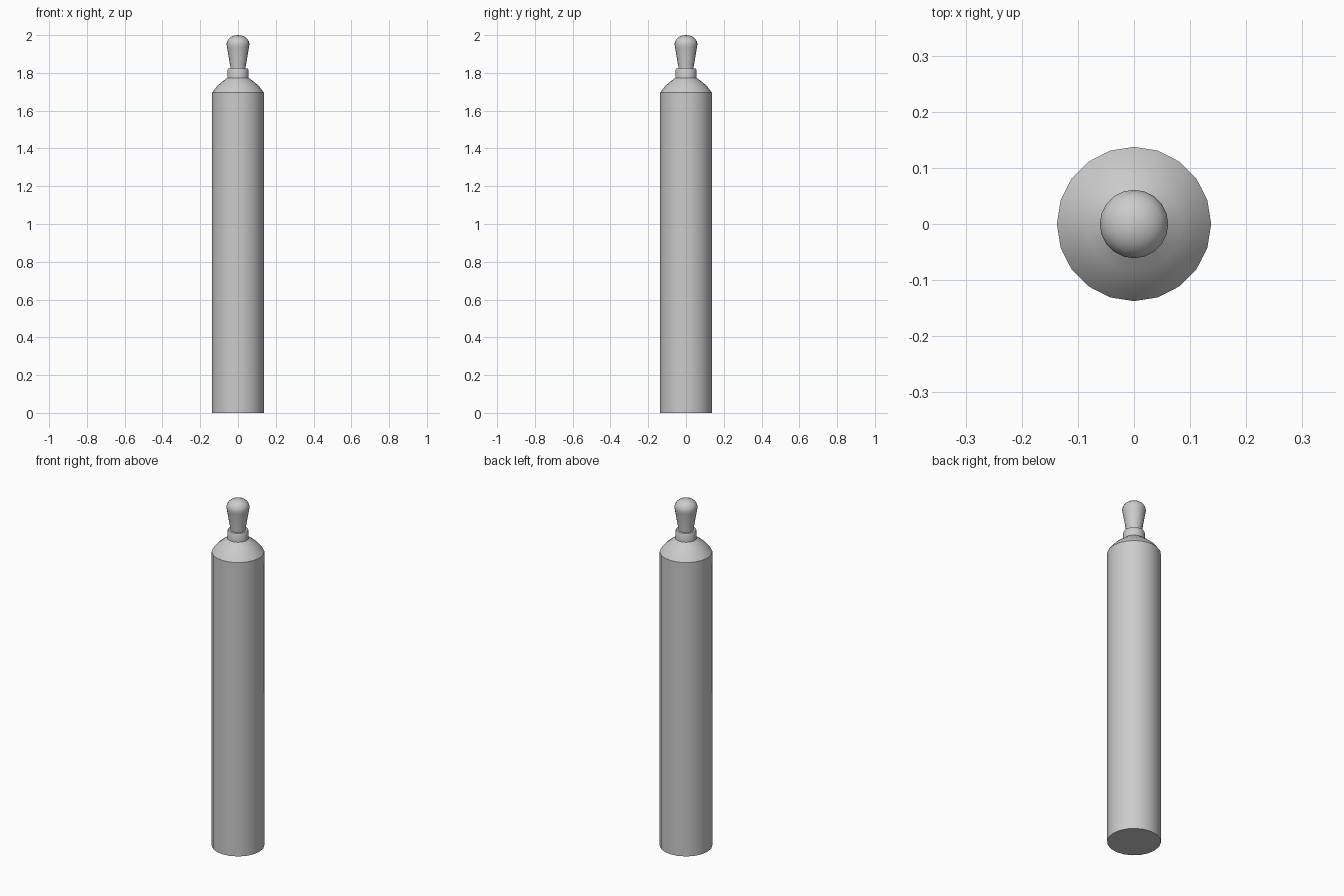
import bpy, bmesh, math

if "Cube" in bpy.data.objects:
    bpy.data.objects.remove(bpy.data.objects["Cube"])


def lathe(name, profile, sides=20, angle=35):
    """Revolve (radius, z) points around z; radius 0 becomes a pole."""
    bm = bmesh.new()
    rings = []
    for r, z in profile:
        n = 1 if r == 0 else sides
        rings.append([bm.verts.new((r * math.cos(2 * math.pi * i / sides),
                                    r * math.sin(2 * math.pi * i / sides), z))
                      for i in range(n)])
    for a, b in zip(rings, rings[1:]):
        for i in range(sides):
            j = (i + 1) % sides
            if len(b) == 1:
                bm.faces.new((a[i], a[j], b[0]))
            else:
                bm.faces.new((a[i], a[j], b[j], b[i]))
    # flat caps on open ends
    bm.faces.new(rings[0][::-1])
    if len(rings[-1]) > 1:
        bm.faces.new(rings[-1])
    bmesh.ops.recalc_face_normals(bm, faces=bm.faces[:])
    mesh = bpy.data.meshes.new(name)
    bm.to_mesh(mesh)
    bm.free()
    ob = bpy.data.objects.new(name, mesh)
    bpy.context.collection.objects.link(ob)
    bpy.ops.object.select_all(action='DESELECT')
    ob.select_set(True)
    bpy.context.view_layer.objects.active = ob
    bpy.ops.object.shade_smooth_by_angle(angle=math.radians(angle))
    return ob


# tank body with rounded shoulder
lathe("tank_body", [(0.1375, 0), (0.1375, 1.695), (0.11, 1.731),
                    (0.085, 1.752), (0.055, 1.775)])

# neck collar ring
lathe("neck_collar", [(0.056, 1.77), (0.056, 1.815), (0.052, 1.823)])

# flared valve cap with domed top
dome = [(0.061 * math.cos(math.radians(a)), 1.952 + 0.048 * math.sin(math.radians(a)))
        for a in (0, 18, 36, 54, 72)]
lathe("valve_cap", [(0.041, 1.815), (0.041, 1.835), (0.058, 1.935)] + dome + [(0, 2.0)])
